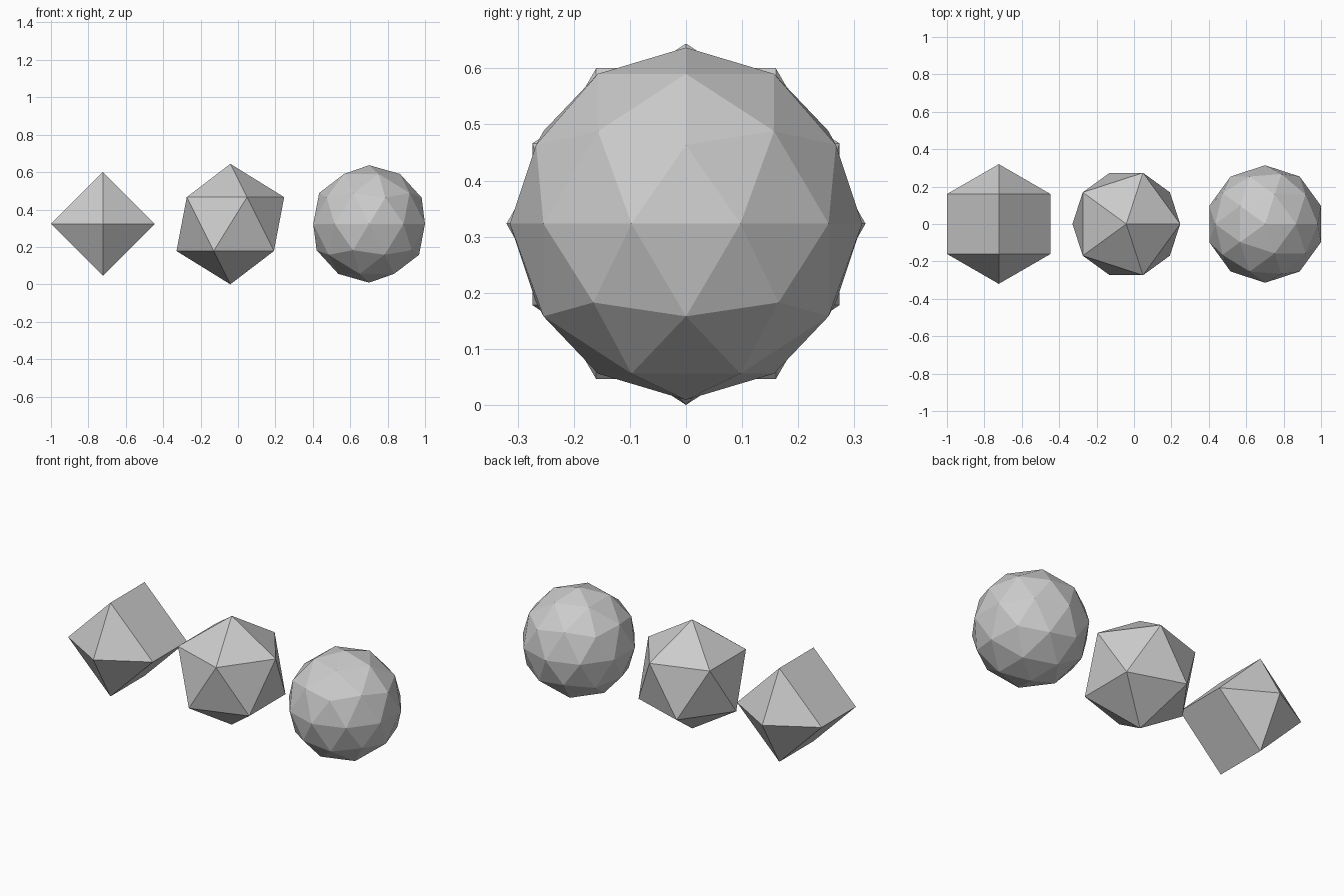
import bpy
import bmesh
from math import radians
from mathutils import Matrix, Vector

cube = bpy.data.objects.get("Cube")
if cube:
    bpy.data.objects.remove(cube, do_unlink=True)

# One plain grey for all solids
GREY = (0.6, 0.6, 0.6, 1.0)
grey = bpy.data.materials.new("light_grey")
grey.use_nodes = True
grey.diffuse_color = GREY
grey.node_tree.nodes["Principled BSDF"].inputs["Base Color"].default_value = GREY


def add_solid(name, bm, location):
    """Turn a bmesh into a flat-shaded grey object."""
    bmesh.ops.recalc_face_normals(bm, faces=bm.faces)
    mesh = bpy.data.meshes.new(name)
    bm.to_mesh(mesh)
    bm.free()
    mesh.materials.append(grey)
    obj = bpy.data.objects.new(name, mesh)
    obj.location = Vector(location)
    bpy.context.collection.objects.link(obj)


# Square prism with pyramid ends, lying along y
bm = bmesh.new()
bmesh.ops.create_uvsphere(bm, u_segments=4, v_segments=3, radius=0.32,
                          matrix=Matrix.Rotation(radians(90), 4, "X"))
add_solid("square_prism_with_points", bm, (-0.723, 0, 0.323))

# Twenty-sided solid standing on a point
bm = bmesh.new()
bmesh.ops.create_icosphere(bm, subdivisions=1, radius=0.322)
add_solid("twenty_sided_solid", bm, (-0.041, 0, 0.322))

# Faceted ball with eighty triangles
bm = bmesh.new()
bmesh.ops.create_icosphere(bm, subdivisions=2, radius=0.314)
add_solid("faceted_ball", bm, (0.701, 0, 0.323))
